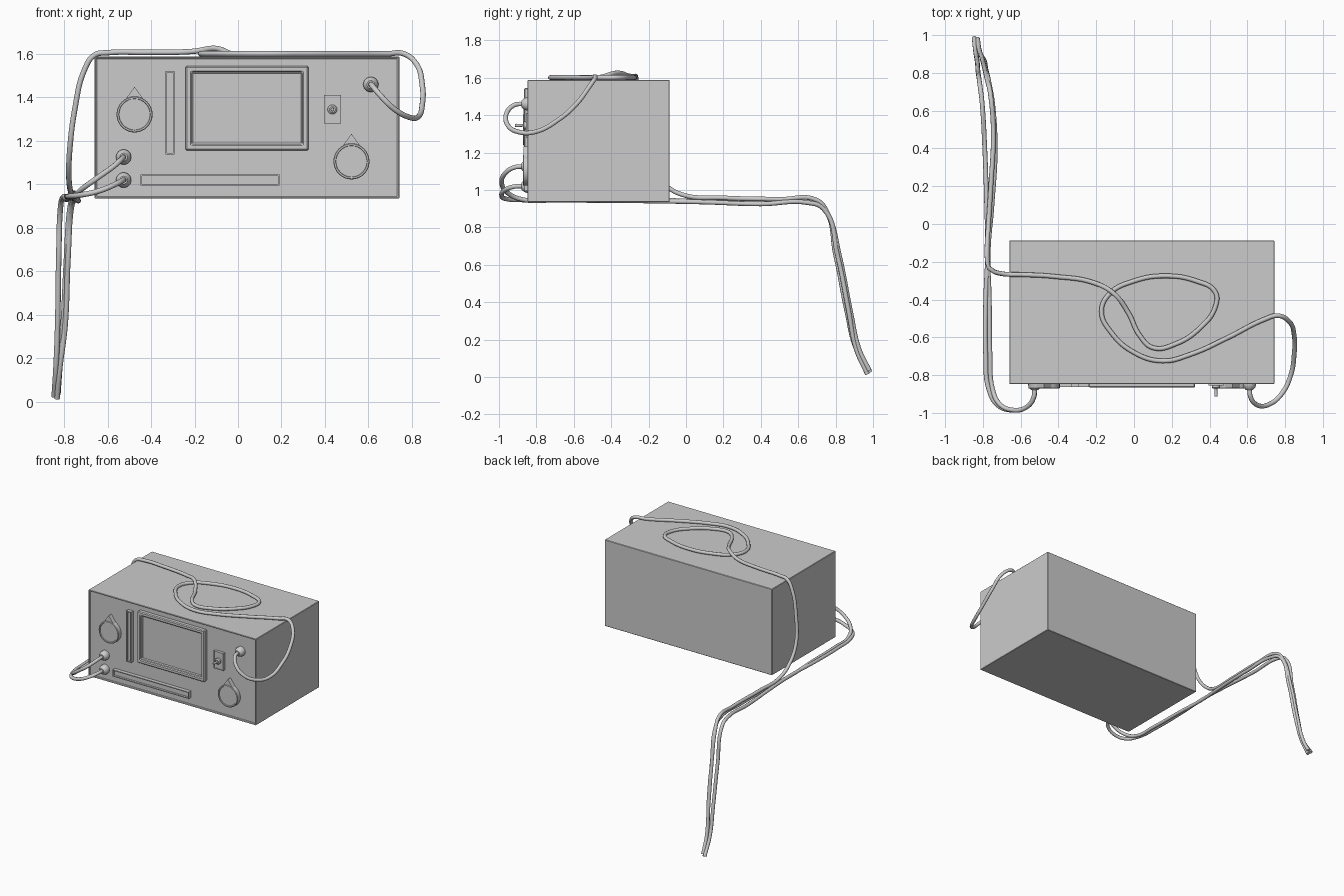
import bpy, bmesh, math
from mathutils import Matrix, Vector

if "Cube" in bpy.data.objects:
    bpy.data.objects.remove(bpy.data.objects["Cube"])

FRONT = -0.835  # panel surface


def finish(name, bm, smooth=False, bevel=0):
    bmesh.ops.recalc_face_normals(bm, faces=bm.faces)
    me = bpy.data.meshes.new(name)
    bm.to_mesh(me)
    bm.free()
    ob = bpy.data.objects.new(name, me)
    bpy.context.collection.objects.link(ob)
    if bevel:
        mod = ob.modifiers.new("bevel", 'BEVEL')
        mod.width, mod.segments = bevel, 1
    if smooth:
        bpy.ops.object.select_all(action='DESELECT')
        ob.select_set(True)
        bpy.context.view_layer.objects.active = ob
        bpy.ops.object.shade_smooth_by_angle(angle=math.radians(35))
    return ob


def tray(name, x0, x1, z0, z1, y_back, y_front, rim=0, depth=0, slope=0, bevel=0):
    """Box whose front face is inset by rim and pushed in by depth."""
    bm = bmesh.new()
    size = Vector((x1 - x0, y_back - y_front, z1 - z0))
    mid = Vector(((x0 + x1) / 2, (y_back + y_front) / 2, (z0 + z1) / 2))
    bmesh.ops.create_cube(bm, size=1, matrix=Matrix.Translation(mid) @ Matrix.Diagonal((*size, 1)))
    if rim:
        face = min(bm.faces, key=lambda f: f.calc_center_median().y)
        bmesh.ops.inset_region(bm, faces=[face], thickness=rim)
        bmesh.ops.inset_region(bm, faces=[face], thickness=max(slope, 0.0005))
        for v in face.verts:
            v.co.y += depth
    return finish(name, bm, bevel=bevel)


def turned(name, x, z, profile, segs=32):
    """Lathe around the y axis; profile holds (radius, y) pairs."""
    bm = bmesh.new()
    rings = [[bm.verts.new((x + r * math.cos(2 * math.pi * i / segs), y,
                            z + r * math.sin(2 * math.pi * i / segs)))
              for i in range(segs)] for r, y in profile]
    for a, b in zip(rings, rings[1:]):
        for i in range(segs):
            j = (i + 1) % segs
            bm.faces.new((a[i], a[j], b[j], b[i]))
    bm.faces.new(rings[0])
    bm.faces.new(rings[-1])
    return finish(name, bm, smooth=True)


def prism(name, points, y0, y1):
    bm = bmesh.new()
    face = bm.faces.new([bm.verts.new((x, y0, z)) for x, z in points])
    ext = bmesh.ops.extrude_face_region(bm, geom=[face])
    for v in ext['geom']:
        if isinstance(v, bmesh.types.BMVert):
            v.co.y = y1
    return finish(name, bm)


def cable(name, points, radius=0.0125):
    cu = bpy.data.curves.new(name, 'CURVE')
    cu.dimensions = '3D'
    cu.bevel_depth, cu.bevel_resolution = radius, 3
    cu.use_fill_caps = True
    cu.resolution_u = 8
    sp = cu.splines.new('BEZIER')
    sp.bezier_points.add(len(points) - 1)
    for bp, co in zip(sp.bezier_points, points):
        bp.co = co
        bp.handle_left_type = bp.handle_right_type = 'AUTO'
    ob = bpy.data.objects.new(name, cu)
    bpy.context.collection.objects.link(ob)
    bpy.ops.object.select_all(action='DESELECT')
    ob.select_set(True)
    bpy.context.view_layer.objects.active = ob
    bpy.ops.object.convert(target='MESH')
    bpy.ops.object.shade_smooth_by_angle(angle=math.radians(40))


# Case with a thin rim around the recessed front panel
tray("case", -0.66, 0.743, 0.935, 1.588, -0.087, -0.847, rim=0.01, depth=0.012, bevel=0.003)

# Display and slider slots
tray("screen", -0.241, 0.324, 1.156, 1.545, FRONT + 0.01, -0.866, rim=0.04, depth=0.026, bevel=0.006)
tray("vertical_slot", -0.333, -0.292, 1.138, 1.522, FRONT + 0.01, -0.863, rim=0.009, depth=0.015)
tray("horizontal_slot", -0.448, 0.191, 0.995, 1.046, FRONT + 0.01, -0.863, rim=0.009, depth=0.015)

# Dials with pointers
for label, x, z in (("upper", -0.476, 1.322), ("lower", 0.522, 1.106)):
    turned(label + "_dial", x, z, [(0.083, FRONT + 0.01), (0.083, -0.868), (0.080, -0.872),
                                   (0.073, -0.872), (0.071, -0.866)])
    prism(label + "_dial_pointer", [(x - 0.045, z + 0.065), (x + 0.045, z + 0.065), (x, z + 0.127)],
          FRONT + 0.01, -0.868)

# Toggle switch
tray("switch_plate", 0.395, 0.474, 1.28, 1.411, FRONT + 0.01, -0.856, rim=0.006, depth=0.003)
turned("switch_collar", 0.434, 1.345, [(0.022, -0.84), (0.022, -0.866), (0.014, -0.872)], 16)
turned("switch_lever", 0.434, 1.345, [(0.006, -0.86), (0.009, -0.905), (0.007, -0.914)], 12)

# Sockets
for label, x, z in (("top_left", -0.526, 1.126), ("bottom_left", -0.526, 1.02), ("right", 0.611, 1.46)):
    turned(label + "_socket", x, z, [(0.035, FRONT + 0.01), (0.035, -0.852), (0.031, -0.865),
                                     (0.022, -0.875), (0.018, -0.88)], 24)

# Long cable: right socket, loop on top of the case, down the left side
from_socket = [(0.611, -0.86, 1.46), (0.617, -0.915, 1.455), (0.65, -0.957, 1.415), (0.715, -0.955, 1.35),
               (0.785, -0.895, 1.31), (0.83, -0.8, 1.312), (0.848, -0.69, 1.37), (0.848, -0.59, 1.455),
               (0.82, -0.515, 1.555), (0.76, -0.485, 1.602)]
top_loop = [(0.69, -0.505), (0.5, -0.6), (0.3, -0.69), (0.15, -0.725), (0.0, -0.68), (-0.12, -0.575),
            (-0.172, -0.465), (-0.13, -0.37), (0.0, -0.302), (0.16, -0.275), (0.33, -0.302), (0.43, -0.36),
            (0.43, -0.44), (0.35, -0.55), (0.22, -0.635), (0.1, -0.655), (0.03, -0.59), (-0.03, -0.47)]
over_side = [(-0.105, -0.37, 1.626), (-0.21, -0.312, 1.612), (-0.42, -0.278, 1.608), (-0.6, -0.268, 1.606),
             (-0.66, -0.267, 1.595), (-0.705, -0.262, 1.53), (-0.75, -0.245, 1.35), (-0.774, -0.21, 1.16),
             (-0.778, -0.12, 1.035), (-0.772, -0.02, 0.975), (-0.758, 0.2, 0.958), (-0.745, 0.5, 0.95),
             (-0.762, 0.7, 0.945)]
cable("long_cable", from_socket + [(x, y, 1.601) for x, y in top_loop] + over_side +
      [(-0.775, 0.755, 0.88), (-0.79, 0.82, 0.65), (-0.805, 0.88, 0.35), (-0.82, 0.925, 0.15), (-0.828, 0.98, 0.035)])

# Two short cables: left sockets, back along the case and down
cable("upper_cable", [(-0.526, -0.86, 1.126), (-0.532, -0.92, 1.12), (-0.57, -0.97, 1.085), (-0.64, -0.985, 1.035),
                      (-0.71, -0.955, 0.985), (-0.75, -0.87, 0.948), (-0.762, -0.7, 0.945), (-0.766, -0.4, 0.943),
                      (-0.772, -0.15, 0.94), (-0.752, 0.1, 0.935), (-0.735, 0.4, 0.925), (-0.75, 0.65, 0.932),
                      (-0.765, 0.735, 0.9), (-0.782, 0.81, 0.65), (-0.795, 0.87, 0.35), (-0.82, 0.91, 0.15),
                      (-0.832, 0.97, 0.015)])
cable("lower_cable", [(-0.526, -0.86, 1.02), (-0.531, -0.92, 1.018), (-0.57, -0.97, 0.998), (-0.64, -0.986, 0.97),
                      (-0.72, -0.96, 0.952), (-0.77, -0.87, 0.946), (-0.785, -0.7, 0.945), (-0.785, -0.4, 0.945),
                      (-0.775, -0.15, 0.945), (-0.78, 0.1, 0.94), (-0.79, 0.4, 0.93), (-0.805, 0.65, 0.94),
                      (-0.815, 0.73, 0.91), (-0.825, 0.8, 0.65), (-0.83, 0.86, 0.35), (-0.838, 0.91, 0.15),
                      (-0.846, 0.985, 0.025)])
